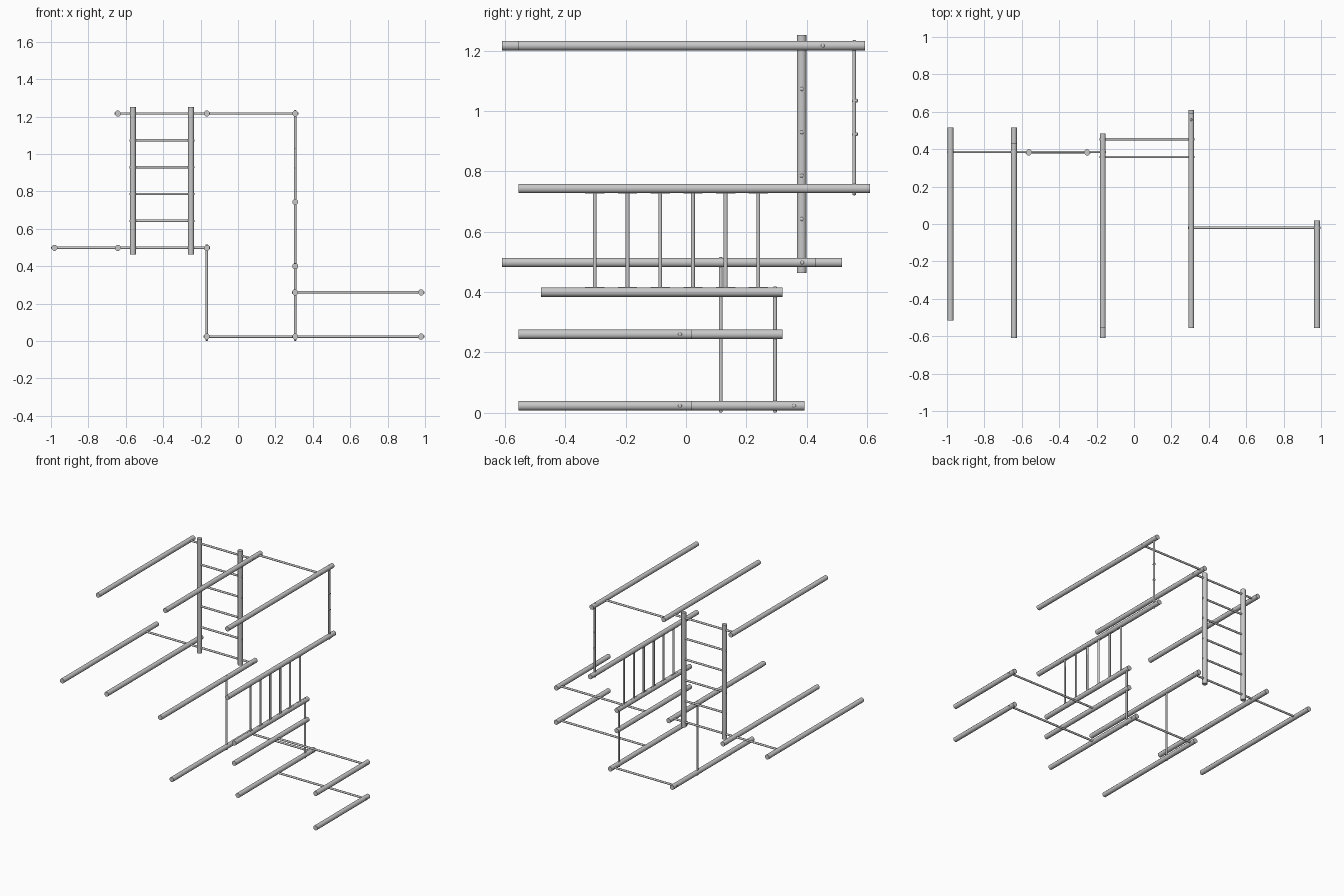
import bpy
from math import pi, radians
from mathutils import Matrix, Vector

cube = bpy.data.objects.get("Cube")
if cube:
    bpy.data.objects.remove(cube, do_unlink=True)

steel = bpy.data.materials.new("light_steel_grey")
steel.use_nodes = True
GREY = (0.58, 0.58, 0.58, 1)
steel.diffuse_color = GREY
steel.node_tree.nodes["Principled BSDF"].inputs["Base Color"].default_value = GREY

BEAM_R, ROD_R, OVER = 0.0168, 0.0068, 0.0185
SIDES = 8


def bar(name, start, end, radius):
    """Smooth bar between two points."""
    a, b = Vector(start), Vector(end)
    bpy.ops.mesh.primitive_cylinder_add(vertices=SIDES, radius=radius, depth=(b - a).length)
    ob = bpy.context.object
    ob.name = name
    ob.data.materials.append(steel)
    aim = Vector((0, 0, 1)).rotation_difference(b - a).to_matrix().to_4x4()
    ob.data.transform(aim @ Matrix.Rotation(pi / SIDES, 4, 'Z'))
    ob.location = (a + b) / 2
    bpy.ops.object.shade_smooth_by_angle(angle=radians(50))
    return ob


def rod(name, start, end):
    """Thin bar with rounded ends."""
    ob = bar(name, start, end, ROD_R)
    bpy.ops.object.shade_smooth()
    rounding = ob.modifiers.new("rounded_ends", 'BEVEL')
    rounding.width = 0.004
    rounding.segments = 3
    rounding.limit_method = 'ANGLE'
    rounding.angle_limit = radians(60)


def cross_rod(name, x0, x1, y, z):
    rod(name, (x0 - OVER, y, z), (x1 + OVER, y, z))


def upright_rod(name, x, y, z0, z1):
    rod(name, (x, y, z0 - 0.0225), (x, y, z1 + OVER))


# Column positions and level heights
XA, XB, XC, XD, XE = -0.981, -0.642, -0.167, 0.306, 0.979
GROUND, LOW, RAIL, MID, HIGH, TOP = 0.0235, 0.26, 0.4, 0.498, 0.743, 1.216

# Long beams running front to back
beams = [
    ("right_outer_beam", XA, MID, -0.517, 0.517),
    ("right_inner_beam", XB, MID, -0.517, 0.517),
    ("centre_middle_beam", XC, MID, -0.61, 0.43),
    ("top_right_beam", XB, TOP, -0.61, 0.43),
    ("top_centre_beam", XC, TOP, -0.555, 0.485),
    ("top_left_beam", XD, TOP, -0.555, 0.592),
    ("railing_top_beam", XD, HIGH, -0.555, 0.61),
    ("railing_bottom_beam", XD, RAIL, -0.48, 0.32),
    ("left_inner_beam", XD, LOW, -0.48, 0.32),
    ("left_outer_beam", XE, LOW, -0.555, 0.02),
    ("ground_centre_beam", XC, GROUND, -0.485, 0.392),
    ("ground_inner_beam", XD, GROUND, -0.44, 0.392),
    ("ground_outer_beam", XE, GROUND, -0.555, 0.02),
]
for name, x, z, y0, y1 in beams:
    bar(name, (x, y0, z), (x, y1, z), BEAM_R)

# Thin rods joining the beams sideways
cross_rod("right_cross_rod", XA, XB, 0.385, MID)
cross_rod("centre_cross_rod", XB, XC, 0.385, MID)
cross_rod("top_right_cross_rod", XB, XC, 0.385, TOP)
cross_rod("top_left_cross_rod", XC, XD, 0.453, TOP)
cross_rod("ground_cross_rod", XC, XD, 0.358, GROUND)
cross_rod("ground_left_rod", XD, XE, -0.02, GROUND)
cross_rod("low_left_rod", XD, XE, -0.02, LOW)

# Thin upright rods
upright_rod("centre_upright", XC, 0.115, GROUND, MID)
upright_rod("low_upright", XD, 0.295, GROUND, RAIL)
upright_rod("high_upright", XD, 0.557, HIGH, TOP)

# Small pegs on the high upright
for z in (0.923, 1.034):
    rod("upright_peg", (XD, 0.55, z), (XD, 0.569, z))

# Ladder
POSTS = (-0.562, -0.251)
for x in POSTS:
    bar("ladder_post", (x, 0.383, 0.463), (x, 0.383, 1.252), BEAM_R)
for i in range(4):
    cross_rod("ladder_rung", *POSTS, 0.383, 0.642 + i * 0.1435)

# Railing balusters with thin end plates
for i in range(6):
    y = -0.302 + i * 0.1083
    rod("baluster", (XD, y, RAIL), (XD, y, HIGH))
    for z in (RAIL + 0.0155, HIGH - 0.0155):
        bpy.ops.mesh.primitive_cube_add(size=1, location=(XD, y, z))
        plate = bpy.context.object
        plate.name = "baluster_plate"
        plate.scale = (0.012, 0.064, 0.002)
        plate.data.materials.append(steel)
